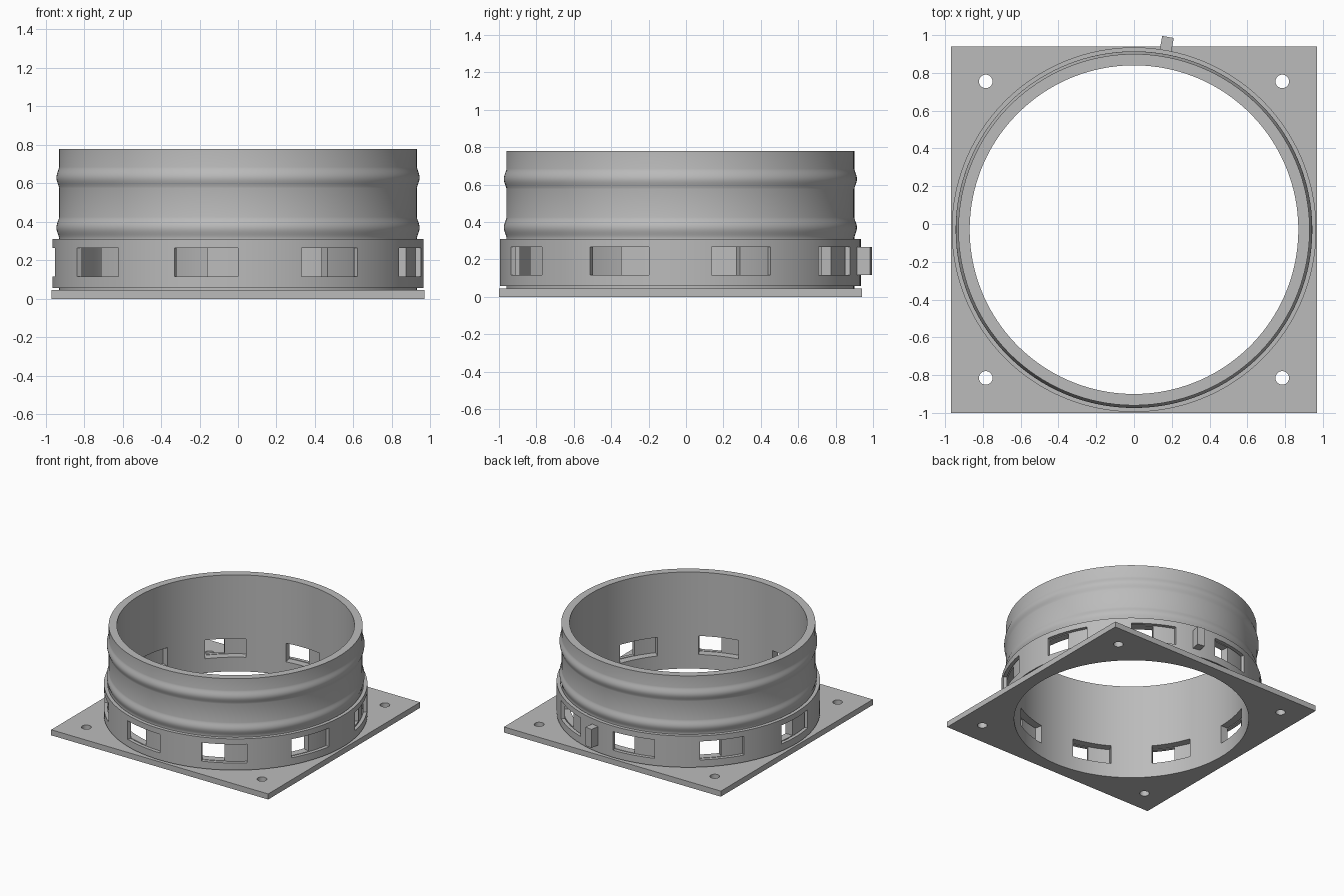
import bpy, bmesh, math
from mathutils import Matrix

if "Cube" in bpy.data.objects:
    bpy.data.objects.remove(bpy.data.objects["Cube"])

CY = -0.03               # centre of the round parts
WIN_Z = (0.115, 0.265)   # height range of the vent windows

grey = bpy.data.materials.new("light grey plastic")
grey.diffuse_color = (0.5, 0.5, 0.5, 1)
grey.use_nodes = True
grey.node_tree.nodes["Principled BSDF"].inputs["Base Color"].default_value = grey.diffuse_color


def finish(name, bm, mat=True):
    bmesh.ops.recalc_face_normals(bm, faces=bm.faces)
    me = bpy.data.meshes.new(name)
    bm.to_mesh(me)
    bm.free()
    ob = bpy.data.objects.new(name, me)
    bpy.context.collection.objects.link(ob)
    if mat:
        me.materials.append(grey)
    return ob


def polar(r, deg, z):
    """Point at an angle counted from the front towards the right."""
    a = math.radians(deg)
    return (r * math.sin(a), CY - r * math.cos(a), z)


def lathe(name, profile, n=144):
    """Closed (radius, z) profile turned around the upright axis."""
    bm = bmesh.new()
    rows = [[bm.verts.new(polar(r, (i + 0.5) * 360 / n, z)) for r, z in profile]
            for i in range(n)]
    m = len(profile)
    for i in range(n):
        a, b = rows[i], rows[(i + 1) % n]
        for j in range(m):
            k = (j + 1) % m
            bm.faces.new((a[j], b[j], b[k], a[k]))
    return finish(name, bm)


def window_cutter(start):
    """Nine wedges, each 20 degrees wide, 40 degrees apart."""
    bm = bmesh.new()
    for i in range(9):
        a = start + 40 * i
        flat = [(0.8, a), (1.05, a), (1.05, a + 20), (0.8, a + 20)]
        lo, hi = [[bm.verts.new(polar(r, d, z)) for r, d in flat] for z in WIN_Z]
        bm.faces.new(lo)
        bm.faces.new(hi)
        for j in range(4):
            k = (j + 1) % 4
            bm.faces.new((lo[j], lo[k], hi[k], hi[j]))
    return finish("window_cutter", bm, False)


def cut(ob, cutter):
    mod = ob.modifiers.new("cut", 'BOOLEAN')
    mod.operation, mod.solver, mod.object = 'DIFFERENCE', 'EXACT', cutter
    bpy.context.view_layer.objects.active = ob
    bpy.ops.object.modifier_apply(modifier=mod.name)
    bpy.data.objects.remove(cutter)


def smooth(ob):
    bpy.ops.object.select_all(action='DESELECT')
    ob.select_set(True)
    bpy.context.view_layer.objects.active = ob
    bpy.ops.object.shade_smooth_by_angle(angle=math.radians(35))


def box(name, size, matrix):
    bm = bmesh.new()
    bmesh.ops.create_cube(bm, size=1, matrix=matrix @ Matrix.Diagonal((*size, 1)))
    return finish(name, bm)


# Square base plate with the large opening and four screw holes
plate = box("base_plate", (1.94, 1.94, 0.045), Matrix.Translation((0, CY, 0.0225)))
bm = bmesh.new()
holes = [(0, 0, 0.87, 144)] + [(sx * 0.785, sy * 0.785, 0.036, 32)
                               for sx in (-1, 1) for sy in (-1, 1)]
for x, y, r, n in holes:
    bmesh.ops.create_cone(bm, cap_ends=True, segments=n, radius1=r, radius2=r, depth=0.3,
                          matrix=Matrix.Translation((x, CY + y, 0)) @
                          Matrix.Rotation(math.pi / n, 4, 'Z'))
cut(plate, finish("hole_cutter", bm, False))
smooth(plate)

# Duct collar with two rounded beads
outer = [(0.93, 0.045), (0.93, 0.31)]
for zc in (0.37, 0.63):
    for i in range(13):
        t = i / 12
        outer.append((0.93 + 0.014 * math.sin(math.pi * t) ** 1.5, zc - 0.055 + 0.11 * t))
outer += [(0.93, 0.78), (0.87, 0.78), (0.87, 0.045)]
collar = lathe("duct_collar", outer)
cut(collar, window_cutter(-30))
smooth(collar)

# Rotating shutter ring, turned so the windows stand half open
ring = lathe("shutter_ring", [(0.937, 0.057), (0.965, 0.057), (0.965, 0.31), (0.937, 0.31)])
cut(ring, window_cutter(-20))
smooth(ring)

# Grip tab on the back of the ring
box("grip_tab", (0.062, 0.08, WIN_Z[1] - WIN_Z[0]),
    Matrix.Translation(polar(0.996, 170, sum(WIN_Z) / 2)) @
    Matrix.Rotation(math.radians(-10), 4, 'Z'))
